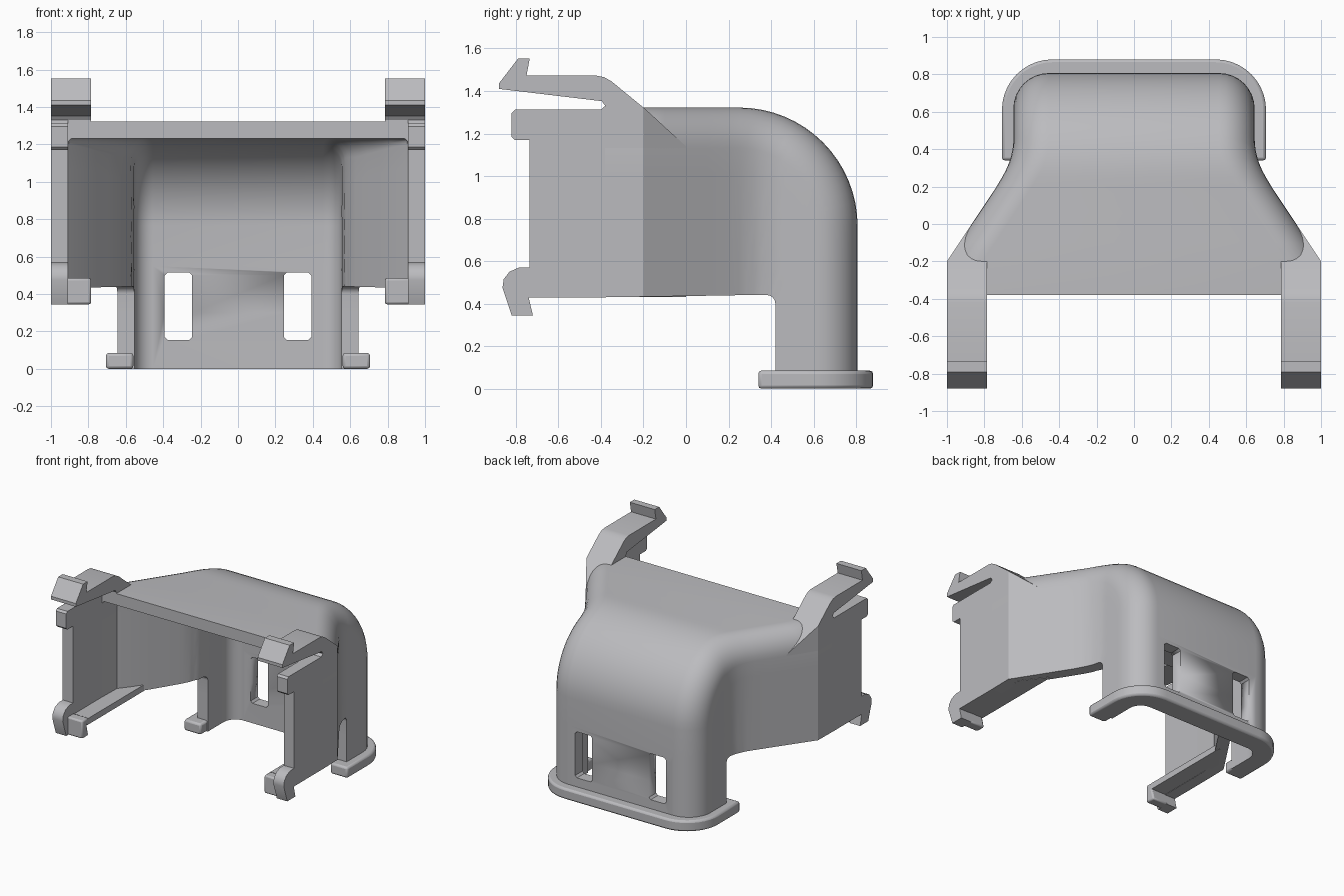
import bpy, bmesh, math
from math import sin, cos, pi

if "Cube" in bpy.data.objects:
    bpy.data.objects.remove(bpy.data.objects["Cube"])

mat = bpy.data.materials.new("light_grey_plastic")
mat.diffuse_color = (0.5, 0.5, 0.52, 1)
mat.use_nodes = True
mat.node_tree.nodes["Principled BSDF"].inputs["Base Color"].default_value = mat.diffuse_color
T = 0.09          # wall thickness
TOP = 1.322       # roof height
R = 0.19          # outer edge rounding
PLAN = [(-0.2, 1.0), (0.2, 0.735), (0.27, 0.693), (0.34, 0.662), (0.42, 0.645)]


def half_width(y):
    """Outer half width of the shell at depth y."""
    if y <= PLAN[0][0]:
        return PLAN[0][1]
    for (a, wa), (b, wb) in zip(PLAN, PLAN[1:]):
        if y <= b:
            return wa + (wb - wa) * (y - a) / (b - a)
    return PLAN[-1][1]


def finish(name, bm, bevel=0.0, angle=30):
    bmesh.ops.recalc_face_normals(bm, faces=bm.faces[:])
    me = bpy.data.meshes.new(name)
    bm.to_mesh(me)
    bm.free()
    me.materials.append(mat)
    ob = bpy.data.objects.new(name, me)
    bpy.context.collection.objects.link(ob)
    if bevel:
        m = ob.modifiers.new("bevel", 'BEVEL')
        m.width, m.segments = bevel, 2
        m.limit_method, m.angle_limit = 'ANGLE', math.radians(50)
    bpy.ops.object.select_all(action='DESELECT')
    ob.select_set(True)
    bpy.context.view_layer.objects.active = ob
    bpy.ops.object.shade_smooth_by_angle(angle=math.radians(angle))
    return ob


def loft(bm, a, b):
    """Closed solid between two matching point loops."""
    va, vb = [bm.verts.new(p) for p in a], [bm.verts.new(p) for p in b]
    bm.faces.new(va)
    bm.faces.new(vb[::-1])
    n = len(va)
    for i in range(n):
        bm.faces.new((va[i], vb[i], vb[(i + 1) % n], va[(i + 1) % n]))


def side_pair(name, profile, inner, outer, bevel=0.0):
    """Side profile (y, z) extruded across x, on both sides."""
    bm = bmesh.new()
    for s in (1, -1):
        loft(bm, [(s * inner(y), y, z) for y, z in profile],
             [(s * outer(y), y, z) for y, z in profile])
    return finish(name, bm, bevel)


def plan_prism(name, plans, z0, z1, bevel=0.0):
    bm = bmesh.new()
    for plan in plans:
        loft(bm, [(x, y, z0) for x, y in plan], [(x, y, z1) for x, y in plan])
    return finish(name, bm, bevel)


# Shell: U section swept along the roof, round the bend and down the back
stations = []   # (outer point, inward normal, free edge point), all in (y, z)
for y in (-0.38, -0.2, -0.1, 0.0, 0.1, 0.2):
    stations.append(((y, TOP), (0, -1), (y, 0.43 + 0.015 * (y + 0.38))))
N = 16
for i in range(N + 1):
    a = pi / 2 * i / N
    c = (0.25, TOP - 0.557)
    p = (c[0] + 0.557 * sin(a), c[1] + 0.557 * cos(a))
    if i < N // 2:
        e = (0.25 + 0.13 * i / (N // 2), 0.44)
    else:
        b = pi / 2 * (i - N // 2) / (N // 2)
        e = (0.38 + 0.04 * sin(b), 0.40 + 0.04 * cos(b))
    stations.append((p, (-sin(a), -cos(a)), e))
for z in (0.55, 0.3, 0.0):
    stations.append(((0.807, z), (-1, 0), (0.42, 0.40 * z / 0.765)))


def half_ring(p, n, e, t):
    r = R
    if t:
        r = 0.03 + 0.07 * min(1, max(0, (p[0] + 0.2) / 0.4))

    def point(y, z, inset):
        slope = (half_width(y + 0.01) - half_width(y - 0.01)) / 0.02
        return (half_width(y) - t * math.sqrt(1 + slope * slope) - inset, y, z)
    d = t + r
    q = (p[0] + n[0] * d, p[1] + n[1] * d)
    pts = [point(e[0] + (q[0] - e[0]) * k / 6, e[1] + (q[1] - e[1]) * k / 6, 0)
           for k in range(6)]
    for k in range(9):
        a = pi / 2 * k / 8
        d = t + r * (1 - sin(a))
        pts.append(point(p[0] + n[0] * d, p[1] + n[1] * d, r * (1 - cos(a))))
    return pts


bm = bmesh.new()
loops = []
for p, n, e in stations:
    o, i = half_ring(p, n, e, 0), half_ring(p, n, e, T)
    flip = lambda h: [(-x, y, z) for x, y, z in h[::-1]]
    loops.append([bm.verts.new(v) for v in o + flip(o) + (i + flip(i))[::-1]])
M = len(loops[0])
for a, b in zip(loops, loops[1:]):
    for k in range(M):
        bm.faces.new((a[k], a[(k + 1) % M], b[(k + 1) % M], b[k]))
for L in (loops[0], loops[-1]):
    for k in range(M // 2 - 1):
        bm.faces.new((L[k], L[k + 1], L[M - 2 - k], L[M - 1 - k]))
shell = finish("shell", bm)

# Two slots through the back wall
cut = bmesh.new()
for s in (1, -1):
    x0, x1, z0, z1, c = 0.245, 0.392, 0.155, 0.515, 0.015
    prof = [(x0 + c, z0), (x1 - c, z0), (x1, z0 + c), (x1, z1 - c),
            (x1 - c, z1), (x0 + c, z1), (x0, z1 - c), (x0, z0 + c)]
    loft(cut, [(s * x, 0.6, z) for x, z in prof], [(s * x, 1.0, z) for x, z in prof])
cutter = finish("slot_cutter", cut)
cutter.hide_render = True
m = shell.modifiers.new("slots", 'BOOLEAN')
m.operation, m.solver, m.object = 'DIFFERENCE', 'EXACT', cutter
bpy.context.view_layer.objects.active = shell
bpy.ops.object.modifier_apply(modifier="slots")
bpy.data.objects.remove(cutter)

one = lambda y: 1.0
arm_in = lambda y: 0.785
wall_in = lambda y: 0.91

# Side walls with the upper tab and rounded lower hook
side_pair("side_wall", [(-0.38, 0.43), (-0.38, 1.33), (-0.40, 1.312), (-0.805, 1.312),
          (-0.82, 1.297), (-0.82, 1.185), (-0.805, 1.17), (-0.735, 1.17), (-0.735, 0.57),
          (-0.785, 0.57), (-0.83, 0.55), (-0.857, 0.515), (-0.863, 0.475),
          (-0.82, 0.345), (-0.72, 0.345), (-0.74, 0.43)], wall_in, one)
# Snap arms with hooked tips
side_pair("snap_arm", [(-0.88, 1.41), (-0.88, 1.435), (-0.79, 1.552), (-0.735, 1.552),
          (-0.75, 1.472), (-0.42, 1.472), (-0.385, 1.465), (-0.35, 1.445), (-0.2, 1.322),
          (-0.2, 1.26), (-0.38, 1.26), (-0.38, 1.33), (-0.395, 1.352)], arm_in, one)
# Arm roots running into the tapered shoulders
side_pair("arm_root", [(-0.2, 1.26), (-0.2, 1.322), (-0.133, 1.262)], arm_in, half_width)
side_pair("arm_root_corner", [(-0.38, 1.13), (-0.38, 1.33), (-0.2, 1.322), (-0.2, 1.13)],
          wall_in, one)
side_pair("arm_root_shoulder", [(-0.2, 1.13), (-0.2, 1.322), (0.0, 1.14), (0.0, 1.13)],
          lambda y: half_width(y) - 0.085, half_width)
# Inner feet of the lower hooks
side_pair("hook_foot", [(-0.80, 0.485), (-0.80, 0.345), (-0.72, 0.345), (-0.74, 0.43),
          (-0.72, 0.485)], arm_in, lambda y: 0.93, 0.012)
# Ledges along the bottom of the side walls
plan_prism("bottom_ledge", [[(s * x, y) for x, y in
           ((0.785, -0.74), (0.93, -0.74), (0.93, -0.17), (0.80, 0.0), (0.785, 0.0))]
           for s in (1, -1)], 0.432, 0.48)


# U-shaped flange round the base
def u_path(w, back, r):
    half = [(w, 0.34)] + [(w - r + r * cos(pi / 2 * k / 10), back - r + r * sin(pi / 2 * k / 10))
                          for k in range(11)]
    return half + [(-x, y) for x, y in half[::-1]]


plan_prism("base_flange", [u_path(0.706, 0.88, 0.27) + u_path(0.56, 0.725, 0.1)[::-1]],
           0.0, 0.085, 0.015)
